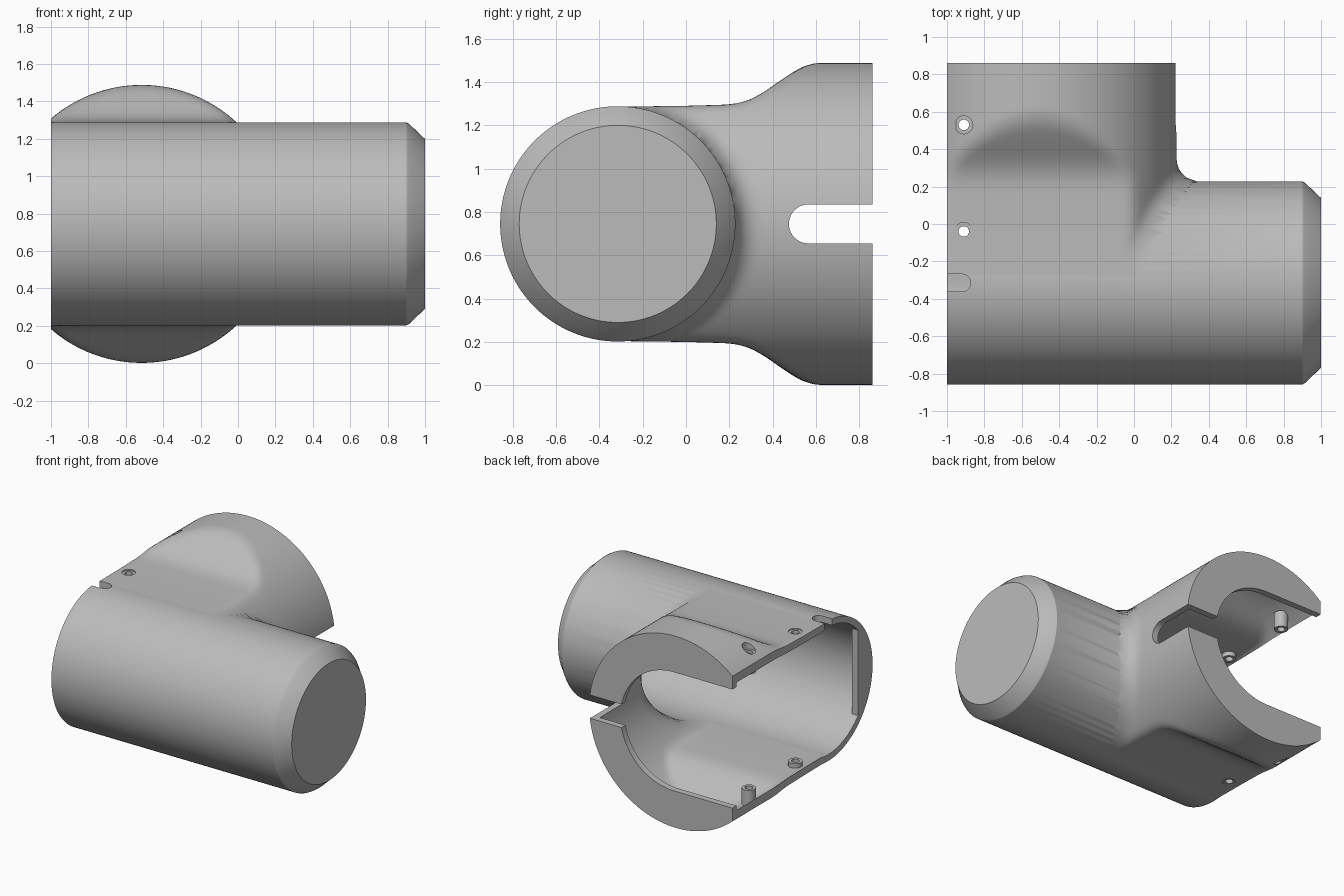
import bpy, bmesh, math
from mathutils import Vector

ZC = 0.745            # height of both tube axes
YM, RM = -0.315, 0.543  # main tube axis and radius
XB, RB = -0.515, 0.743  # branch axis and radius
WALL = 0.05

if "Cube" in bpy.data.objects:
    bpy.data.objects.remove(bpy.data.objects["Cube"])

grey = bpy.data.materials.new("plain grey")
grey.use_nodes = True
grey.diffuse_color = (0.5, 0.5, 0.5, 1)
grey.node_tree.nodes["Principled BSDF"].inputs["Base Color"].default_value = (0.5, 0.5, 0.5, 1)


def loft(name, rings):
    """Closed solid through a list of equally sized rings of points."""
    bm = bmesh.new()
    loops = [[bm.verts.new(p) for p in ring] for ring in rings]
    n = len(loops[0])
    for a, b in zip(loops, loops[1:]):
        for i in range(n):
            bm.faces.new((a[i], a[(i + 1) % n], b[(i + 1) % n], b[i]))
    bm.faces.new(loops[0][::-1])
    bm.faces.new(loops[-1])
    bmesh.ops.recalc_face_normals(bm, faces=bm.faces)
    mesh = bpy.data.meshes.new(name)
    bm.to_mesh(mesh)
    bm.free()
    mesh.materials.append(grey)
    ob = bpy.data.objects.new(name, mesh)
    bpy.context.collection.objects.link(ob)
    return ob


def turned(name, axis, centre, profile, n=96):
    """Solid of revolution; profile holds (position along axis, radius)."""
    k = "xyz".index(axis)
    rings = []
    for t, r in profile:
        ring = []
        for i in range(n):
            a = math.tau * i / n
            p = Vector(centre)
            p[k] = t
            p[(k + 1) % 3] += r * math.cos(a)
            p[(k + 2) % 3] += r * math.sin(a)
            ring.append(p)
        rings.append(ring)
    return loft(name, rings)


def box(name, lo, hi):
    ring = [(lo[0], lo[1]), (hi[0], lo[1]), (hi[0], hi[1]), (lo[0], hi[1])]
    return loft(name, [[(x, y, z) for x, y in ring] for z in (lo[2], hi[2])])


def combine(ob, tool, operation):
    mod = ob.modifiers.new("join", 'BOOLEAN')
    mod.operation, mod.solver, mod.object = operation, 'EXACT', tool
    bpy.context.view_layer.objects.active = ob
    bpy.ops.object.modifier_apply(modifier=mod.name)
    bpy.data.objects.remove(tool)


def add(ob, tool):
    combine(ob, tool, 'UNION')


def cut(ob, tool):
    combine(ob, tool, 'DIFFERENCE')


# Half height of the branch along y, flattened where it meets the main tube
HEIGHTS = [(-0.4, 0.54), (0.0, 0.545), (0.2, 0.551), (0.27, 0.563), (0.34, 0.595),
           (0.45, 0.672), (0.54, 0.73), (0.6, 0.765), (0.7, 0.86), (1, 0.9)]


def half_height(y):
    for (a, ha), (b, hb) in zip(HEIGHTS, HEIGHTS[1:]):
        if y <= b:
            return ha + (hb - ha) * (y - a) / (b - a)
    return HEIGHTS[-1][1]


def smooth_min(a, b, k=0.04):
    h = max(k - abs(a - b), 0) / k
    return min(a, b) - h * h * k / 4


def branch(name, inset, end, fillet):
    r, rm = RB - inset, RM - inset
    steps, n = 48, 160
    rings = []
    for s in range(steps + 1):
        y = YM + (end - YM) * s / steps
        h = sum(half_height(y + d) for d in (-0.03, 0, 0.03)) / 3 - inset
        ring = []
        for i in range(n):
            a = math.tau * (i + 0.5) / n
            dz = smooth_min(r * abs(math.sin(a)), h)
            x = XB + r * math.cos(a)
            # flare the side into the main tube
            d = y - (YM + math.sqrt(max(rm * rm - dz * dz, 0)))
            d = min(max(d, 0), fillet)
            flare = fillet - math.sqrt(fillet ** 2 - (fillet - d) ** 2)
            x += flare * max(0, math.cos(a))
            ring.append((x, y, ZC + math.copysign(dz, math.sin(a))))
        rings.append(ring)
    return loft(name, rings)


# Outer shell: capped main tube and flared branch
axis = (0, YM, ZC)
shell = turned("pipe_housing", 'x', axis, [(-1.2, RM), (0.9, RM), (0.915, 0.535),
                                           (0.99, 0.463), (1.0, 0.455)], 128)
add(shell, branch("branch_outer", 0, 0.86, 0.12))

# Hollow inside
ri = RM - WALL
cut(shell, turned("main_bore", 'x', axis, [(-1.4, ri), (0.87, ri), (0.94, 0.42)], 128))
cut(shell, branch("branch_bore", WALL, 0.81, 0.17))

# Round-ended opening through the branch end plate
RO = 0.46
cut(shell, turned("end_opening", 'y', (-0.5, 0, ZC), [(0.7, RO), (0.95, RO)]))
cut(shell, box("end_opening_flat", (-1.5, 0.7, ZC - RO), (-0.5, 0.96, ZC + RO)))

# Round-ended slot in the side of the branch
cut(shell, box("side_slot", (-0.2, 0.565, ZC - 0.09), (0.6, 1, ZC + 0.09)))
cut(shell, turned("side_slot_end", 'x', (0, 0.565, ZC), [(-0.2, 0.09), (0.6, 0.09)], 48))

# Screw bosses with through holes and spot faces, top and bottom
for s in (1, -1):
    for y, low, high, face in ((0.53, 0.45, 0.575, 0.6), (-0.04, 0.46, 0.52, 0.537)):
        c = (-0.91, y, 0)
        add(shell, turned("boss", 'z', c, [(ZC + s * low, 0.05), (ZC + s * high, 0.05)], 32))
        cut(shell, turned("hole", 'z', c, [(ZC + s * 0.3, 0.028), (ZC + s * 0.9, 0.028)], 32))
        cut(shell, turned("spot_face", 'z', c, [(ZC + s * face, 0.048), (ZC + s * 0.9, 0.048)], 32))

# Locating notch on the top edge
cut(shell, box("notch", (-1.3, YM - 0.047, 1.1), (-0.92, YM + 0.047, 1.5)))
cut(shell, turned("notch_end", 'z', (-0.92, YM, 0), [(1.1, 0.047), (1.5, 0.047)], 32))

# Stop rib across the front of the open end
arc = math.acos(0.365 / 0.52)
rib = [(YM - 0.52 * math.cos(t * arc / 16), ZC + 0.52 * math.sin(t * arc / 16))
       for t in range(-16, 17)]
add(shell, loft("stop_rib", [[(x, y, z) for y, z in rib] for x in (-1.1, -0.95)]))

# Trim the open side flat
cut(shell, box("trim", (-2, -2, -1), (-1, 2, 3)))

bpy.ops.object.select_all(action='DESELECT')
shell.select_set(True)
bpy.context.view_layer.objects.active = shell
bpy.ops.object.shade_smooth_by_angle(angle=math.radians(28))
